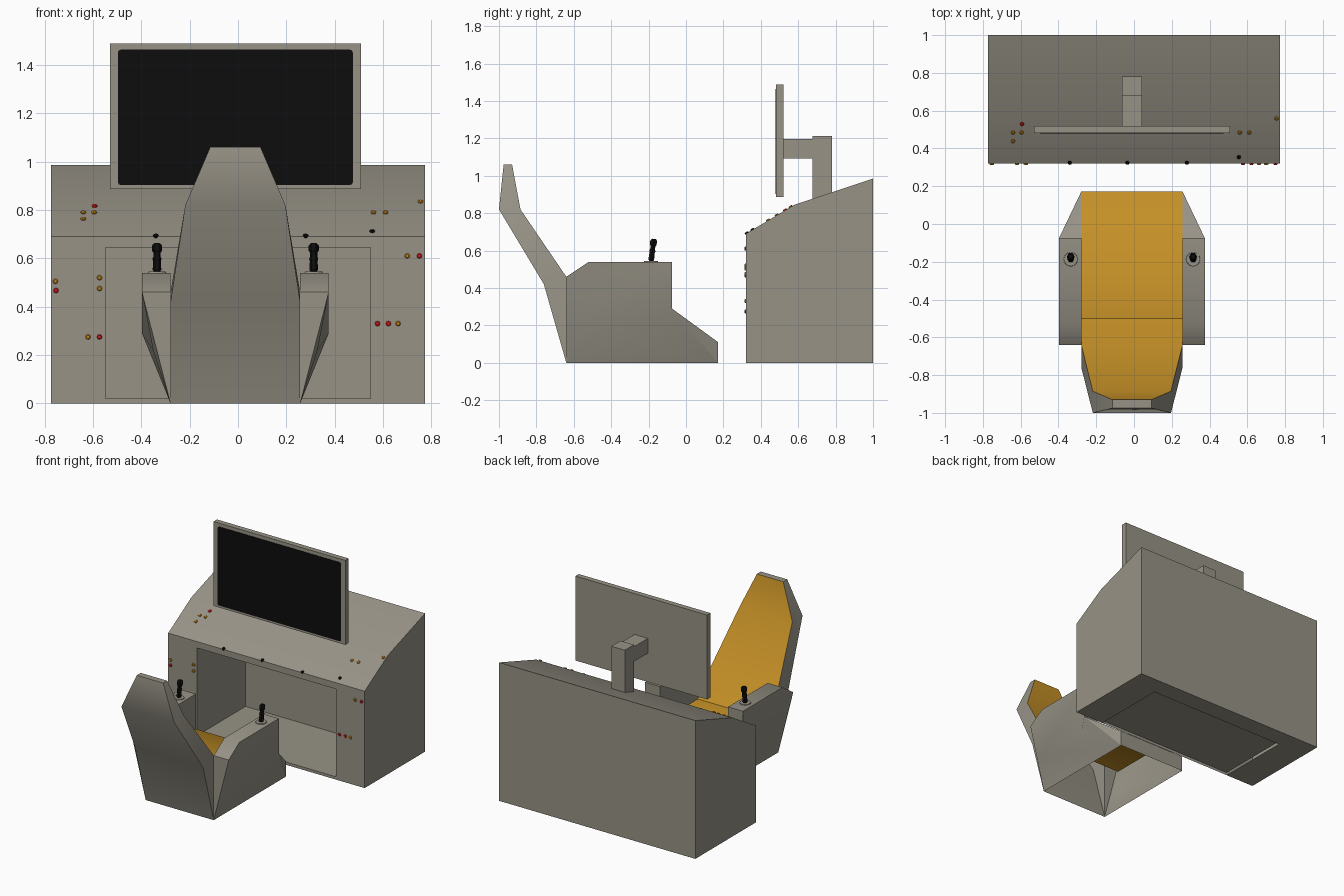
import bpy, bmesh, math
from mathutils import Vector, Matrix

if "Cube" in bpy.data.objects:
    bpy.data.objects.remove(bpy.data.objects["Cube"])


def material(name, rgb):
    m = bpy.data.materials.new(name)
    m.diffuse_color = (*rgb, 1)
    m.use_nodes = True
    m.node_tree.nodes["Principled BSDF"].inputs["Base Color"].default_value = m.diffuse_color
    return m


GREY = material("warm grey", (0.31, 0.29, 0.24))
ORANGE = material("orange padding", (0.56, 0.28, 0.02))
BLACK = material("black", (0.004, 0.004, 0.004))
RED = material("red", (0.75, 0.01, 0.012))
AMBER = material("amber", (0.55, 0.24, 0.01))
CX = -0.011          # seat and monitor axis


def finish(name, bm, mats, angle=None):
    bmesh.ops.remove_doubles(bm, verts=bm.verts, dist=1e-5)
    bmesh.ops.recalc_face_normals(bm, faces=bm.faces)
    me = bpy.data.meshes.new(name)
    bm.to_mesh(me)
    bm.free()
    for m in mats:
        me.materials.append(m)
    ob = bpy.data.objects.new(name, me)
    bpy.context.collection.objects.link(ob)
    if angle:
        bpy.ops.object.select_all(action='DESELECT')
        bpy.context.view_layer.objects.active = ob
        ob.select_set(True)
        bpy.ops.object.shade_smooth_by_angle(angle=math.radians(angle))
    return ob


def face(bm, pts, mat=0):
    f = bm.faces.new([bm.verts.new(p) for p in pts])
    f.material_index = mat


def box(name, x0, x1, y0, y1, z0, z1, mat):
    bm = bmesh.new()
    bmesh.ops.create_cube(bm, size=1)
    for v in bm.verts:
        v.co = ((x0 + x1) / 2 + v.co.x * (x1 - x0),
                (y0 + y1) / 2 + v.co.y * (y1 - y0),
                (z0 + z1) / 2 + v.co.z * (z1 - z0))
    return finish(name, bm, [mat])


# console: profile shell with a knee recess in the front
W, R = 0.774, 0.547
F, D, Z0, Z1 = 0.32, 0.866, 0.02, 0.645
prof = [(F, 0), (F, 0.69), (0.58, 0.845), (1, 0.985), (1, 0)]
bm = bmesh.new()
for (ya, za), (yb, zb) in zip(prof[1:], prof[2:]):
    face(bm, [(-W, ya, za), (W, ya, za), (W, yb, zb), (-W, yb, zb)])
for s in (-1, 1):
    face(bm, [(s * W, y, z) for y, z in prof])
outer = [(-W, 0), (W, 0), (W, 0.69), (-W, 0.69)]
inner = [(-R, Z0), (R, Z0), (R, Z1), (-R, Z1)]
for i in range(4):
    j = (i + 1) % 4
    (a, b), (c, d) = outer[i], outer[j]
    (e, f), (g, h) = inner[i], inner[j]
    face(bm, [(a, F, b), (c, F, d), (g, F, h), (e, F, f)])
    face(bm, [(e, F, f), (g, F, h), (g, D, h), (e, D, f)])
face(bm, [(x, D, z) for x, z in inner])
# underside rim
for s in (-1, 1):
    face(bm, [(s * W, F, 0), (s * W, 1, 0), (s * R, D, 0), (s * R, F, 0)])
face(bm, [(-W, 1, 0), (W, 1, 0), (R, D, 0), (-R, D, 0)])
finish("console", bm, [GREY], 30)

# monitor, screen and mount
box("monitor_frame", CX - 0.519, CX + 0.519, 0.482, 0.52, 0.887, 1.488, GREY)
bm = bmesh.new()
sw, sh, r = 0.486, 0.28, 0.012
pts = []
for k, (sx, sz) in enumerate([(1, 1), (-1, 1), (-1, -1), (1, -1)]):
    for t in (0, 0.5, 1):
        a = (k + t) * math.pi / 2
        pts.append((CX + sx * (sw - r) + r * math.cos(a), 0.478,
                    1.183 + sz * (sh - r) + r * math.sin(a)))
face(bm, pts)
ext = bmesh.ops.extrude_face_region(bm, geom=bm.faces[:])
for v in ext["geom"]:
    if isinstance(v, bmesh.types.BMVert):
        v.co.y += 0.005
finish("screen", bm, [BLACK])
box("mount_bar", CX - 0.053, CX + 0.053, 0.518, 0.69, 1.092, 1.197, GREY)
box("mount_post", CX - 0.053, CX + 0.053, 0.677, 0.78, 0.85, 1.212, GREY)

# seat: (y, z, half width) rows for the shell and the padding
shell = [(-0.64, 0, 0.268), (-0.76, 0.42, 0.268), (-1, 0.82, 0.207), (-0.975, 1.06, 0.104)]
pad = [(-0.93, 1.06, 0.104), (-0.885, 0.82, 0.207), (-0.64, 0.46, 0.268),
       (-0.5, 0.29, 0.268), (-0.075, 0.29, 0.268), (0.172, 0.11, 0.268)]
rows = shell + pad + [(0.172, 0, 0.268)]


def P(p, s):
    return (CX + s * p[2], p[0], p[1])


bm = bmesh.new()
for i in range(len(rows) - 1):
    a, b = rows[i], rows[i + 1]
    face(bm, [P(a, -1), P(a, 1), P(b, 1), P(b, -1)], 1 if 4 <= i < 9 else 0)

# armrests, one each side, joined to the seat
ow, mw, iw = 0.386, 0.34, 0.268
A, B, C, E = (-0.64, 0.46, ow), (-0.52, 0.54, ow), (-0.075, 0.54, ow), (-0.075, 0.29, ow)
K, L = (-0.16, 0.22, mw), (-0.61, 0.22, mw)
Bi, Ci = (-0.52, 0.54, iw), (-0.075, 0.54, iw)
G, Ai, J, Ei, I, H = shell[0], pad[2], pad[3], pad[4], pad[5], rows[-1]
polys = [(A, B, C, L), (C, E, K, L), (L, K, H, G), (E, H, K), (E, I, H), (E, Ei, I),
         (C, Ci, Ei, E), (B, Bi, Ci, C), (A, Ai, Bi, B), (Ai, J, Ei, Ci, Bi),
         (A, L, G), (A, G, Ai),
         (shell[3], pad[0], pad[1], shell[2]), (shell[2], pad[1], Ai, shell[1]),
         (shell[1], Ai, G)]
for s in (-1, 1):
    for poly in polys:
        face(bm, [P(p, s) for p in poly])
finish("seat", bm, [GREY, ORANGE], 38)


def lathe(name, profile, n, origin, tilt, mat):
    """Turned part from (radius, height) points."""
    bm = bmesh.new()
    rot = Matrix.Rotation(tilt, 3, 'X')
    rings = [[Vector(origin) + rot @ Vector((r * math.cos(2 * math.pi * i / n),
                                             r * math.sin(2 * math.pi * i / n), h))
              for i in range(n)] for r, h in profile]
    for a, b in zip(rings, rings[1:]):
        for i in range(n):
            j = (i + 1) % n
            face(bm, [a[i], a[j], b[j], b[i]])
    face(bm, rings[0])
    face(bm, rings[-1])
    return finish(name, bm, [mat])


# control sticks on the armrests
grip = [(0.012, 0), (0.018, 0.01), (0.016, 0.045), (0.019, 0.055), (0.015, 0.065),
        (0.015, 0.08), (0.021, 0.09), (0.021, 0.11), (0.013, 0.12)]
for side, s in (("left", -1), ("right", 1)):
    x = CX + s * 0.324
    lathe(side + "_stick_base", [(0.038, 0), (0.036, 0.007)], 12, (x, -0.187, 0.538), 0, GREY)
    lathe(side + "_stick", grip, 6, (x, -0.187, 0.543), -0.13, BLACK)

# small buttons: on the front panel (x, z) and on the sloping dash (x, y)
BTN = [(0.011, -0.004), (0.011, 0.004), (0.007, 0.007)]
panel = {AMBER: [(-0.755, 0.505), (-0.573, 0.52), (-0.573, 0.475), (-0.62, 0.275),
                 (0.662, 0.33), (0.70, 0.61)],
         RED: [(-0.753, 0.467), (-0.573, 0.275), (0.577, 0.33), (0.622, 0.33), (0.75, 0.61)]}
dash = {AMBER: [(-0.595, 0.485), (-0.64, 0.485), (-0.64, 0.44), (0.56, 0.485),
                (0.61, 0.485), (0.755, 0.56)],
        RED: [(-0.593, 0.53)],
        BLACK: [(-0.34, 0.325), (-0.035, 0.325), (0.28, 0.325), (0.555, 0.355)]}
for m, spots in panel.items():
    for x, z in spots:
        lathe("panel_button", BTN, 8, (x, F, z), math.pi / 2, m)
slope = math.atan2(0.155, 0.26)
for m, spots in dash.items():
    for x, y in spots:
        lathe("dash_button", BTN, 8, (x, y, 0.69 + (y - F) * math.tan(slope)), slope, m)
